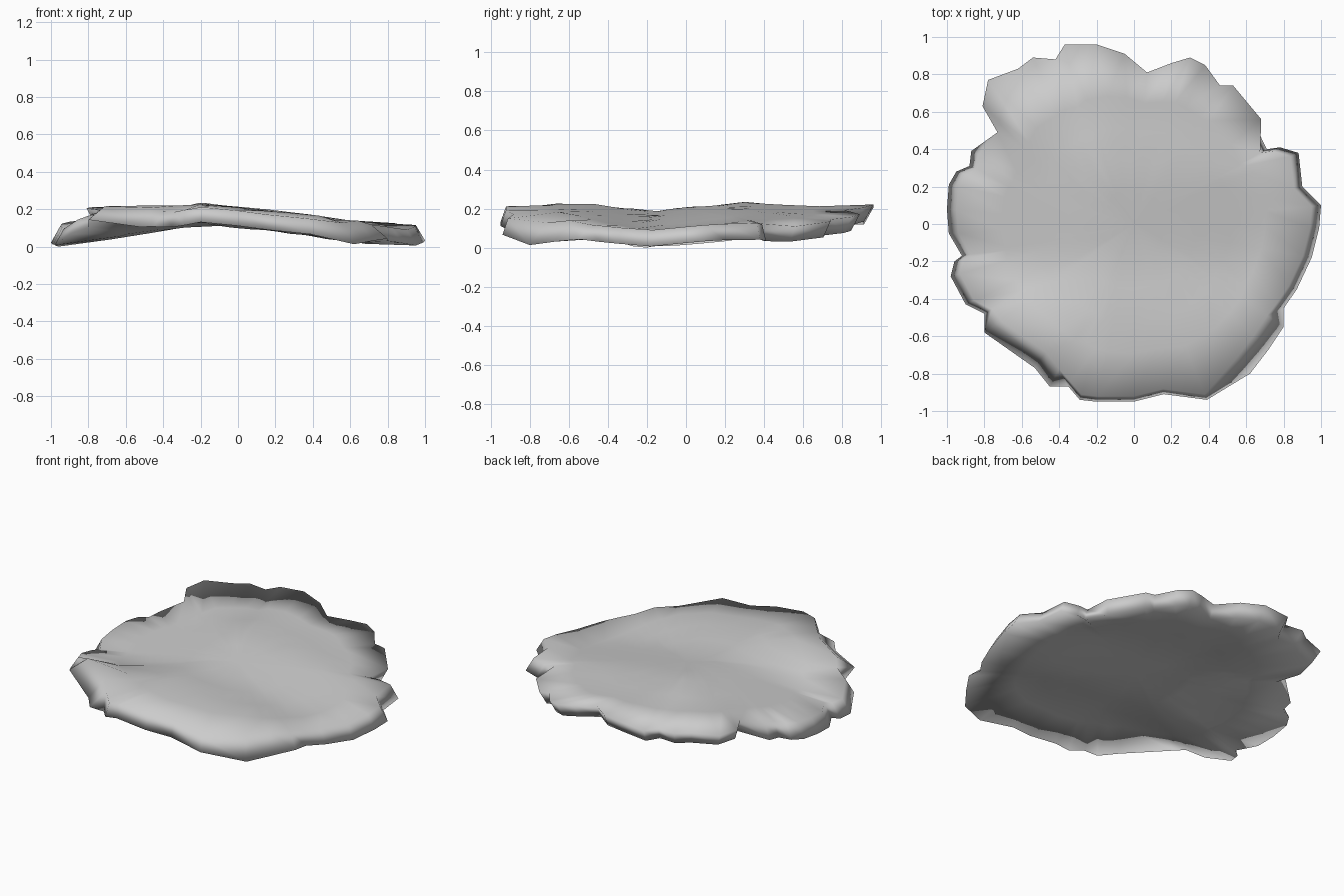
import bpy
import bmesh
from mathutils import Vector

default_cube = bpy.data.objects.get("Cube")
if default_cube:
    bpy.data.objects.remove(default_cube, do_unlink=True)

# Ragged outline in hundredths, counter-clockwise from the +x side
OUTLINE = [
    (100, 10), (90, 20), (88, 38), (78, 41), (71, 40), (68, 56), (53, 74),
    (46, 74), (38, 85), (30, 89), (20, 86), (7, 81), (-5, 91), (-20, 96),
    (-37, 96), (-42, 88), (-54, 89), (-62, 83), (-78, 77), (-81, 63),
    (-73, 49), (-87, 39), (-88, 31), (-95, 28), (-99, 21), (-100, 8),
    (-99, -5), (-92, -17), (-96, -20), (-98, -28), (-90, -43), (-80, -48),
    (-80, -58), (-53, -77), (-45, -87), (-35, -87), (-29, -94), (-20, -95),
    (0, -95), (16, -91), (39, -94), (62, -80), (72, -67), (80, -55),
    (80, -45), (87, -35), (95, -18), (99, -2),
]
THICKNESS = 0.075

# Height profiles: an arch across x and ripples along y
ARCH = [(-1, -0.11), (-0.6, -0.07), (-0.2, 0), (0.3, -0.05), (0.7, -0.11), (1, -0.1)]
RIPPLE = [(-0.95, 0.22), (-0.8, 0.2), (-0.6, 0.245), (-0.2, 0.195),
          (0.3, 0.24), (0.55, 0.22), (0.95, 0.225)]


def sample(profile, t):
    """Linear interpolation along a profile, clamped at both ends."""
    if t <= profile[0][0]:
        return profile[0][1]
    for (t0, v0), (t1, v1) in zip(profile, profile[1:]):
        if t <= t1:
            return v0 + (v1 - v0) * (t - t0) / (t1 - t0)
    return profile[-1][1]


def top_height(x, y):
    """Arch plus ripple, with the two left corners curled upward."""
    curl_x = min(max((-x - 0.3) / 0.4, 0), 1)
    curl_y = min(max((abs(y) - 0.35) / 0.2, 0), 1)
    return sample(ARCH, x) + sample(RIPPLE, y) + 0.08 * curl_x * curl_y


def rim_insets(x, y):
    """How far the upper and lower rim edges pull in from the outline."""
    if y > 0.45:
        return 0.0, 0.05
    if y < -0.5 and abs(x) > 0.4:
        return 0.11, 0.0
    if y < -0.8:
        return 0.03, 0.0
    return 0.05, 0.0


def make_ring(bm, points, drop):
    return [bm.verts.new((x, y, top_height(x, y) - drop)) for x, y in points]


def bridge(bm, ring_a, ring_b):
    """Quad strip between two closed rings."""
    count = len(ring_a)
    for i in range(count):
        j = (i + 1) % count
        bm.faces.new((ring_a[i], ring_a[j], ring_b[j], ring_b[i]))


def add_skin(bm, rim, outline, drop):
    """Concentric rings filling one side of the slab."""
    previous = rim
    for scale in (0.72, 0.54, 0.36, 0.18):
        # inner rings lose the raggedness of the rim
        inner = [(p * scale).lerp(p.normalized() * scale * 0.96, 0.6) for p in outline]
        ring = make_ring(bm, inner, drop)
        bridge(bm, previous, ring)
        previous = ring
    centre = bm.verts.new((0, 0, top_height(0, 0) - drop))
    for i, vert in enumerate(previous):
        bm.faces.new((vert, previous[(i + 1) % len(previous)], centre))


# Wavy slab: upper skin, lower skin and the rim joining them
outline = [Vector(p) / 100 for p in OUTLINE]
insets = [rim_insets(*p) for p in outline]
upper = [p * (1 - inset[0]) for p, inset in zip(outline, insets)]
lower = [p * (1 - inset[1]) for p, inset in zip(outline, insets)]

bm = bmesh.new()
upper_rim = make_ring(bm, upper, 0)
lower_rim = make_ring(bm, lower, THICKNESS + 0.01)
add_skin(bm, upper_rim, outline, 0)
add_skin(bm, lower_rim, outline, THICKNESS)
bridge(bm, upper_rim, lower_rim)
bmesh.ops.recalc_face_normals(bm, faces=bm.faces)

# Rest the slab on the ground
lowest = min(v.co.z for v in bm.verts)
bmesh.ops.translate(bm, verts=bm.verts, vec=(0, 0, -lowest))
for face in bm.faces:
    face.smooth = True

mesh = bpy.data.meshes.new("wavy_slab")
bm.to_mesh(mesh)
bm.free()
slab = bpy.data.objects.new("wavy_slab", mesh)
bpy.context.collection.objects.link(slab)

# Plain grey material
grey = bpy.data.materials.new("plain_grey")
grey.use_nodes = True
colour = (0.6, 0.6, 0.6, 1)
grey.diffuse_color = colour
grey.node_tree.nodes["Principled BSDF"].inputs["Base Color"].default_value = colour
mesh.materials.append(grey)
